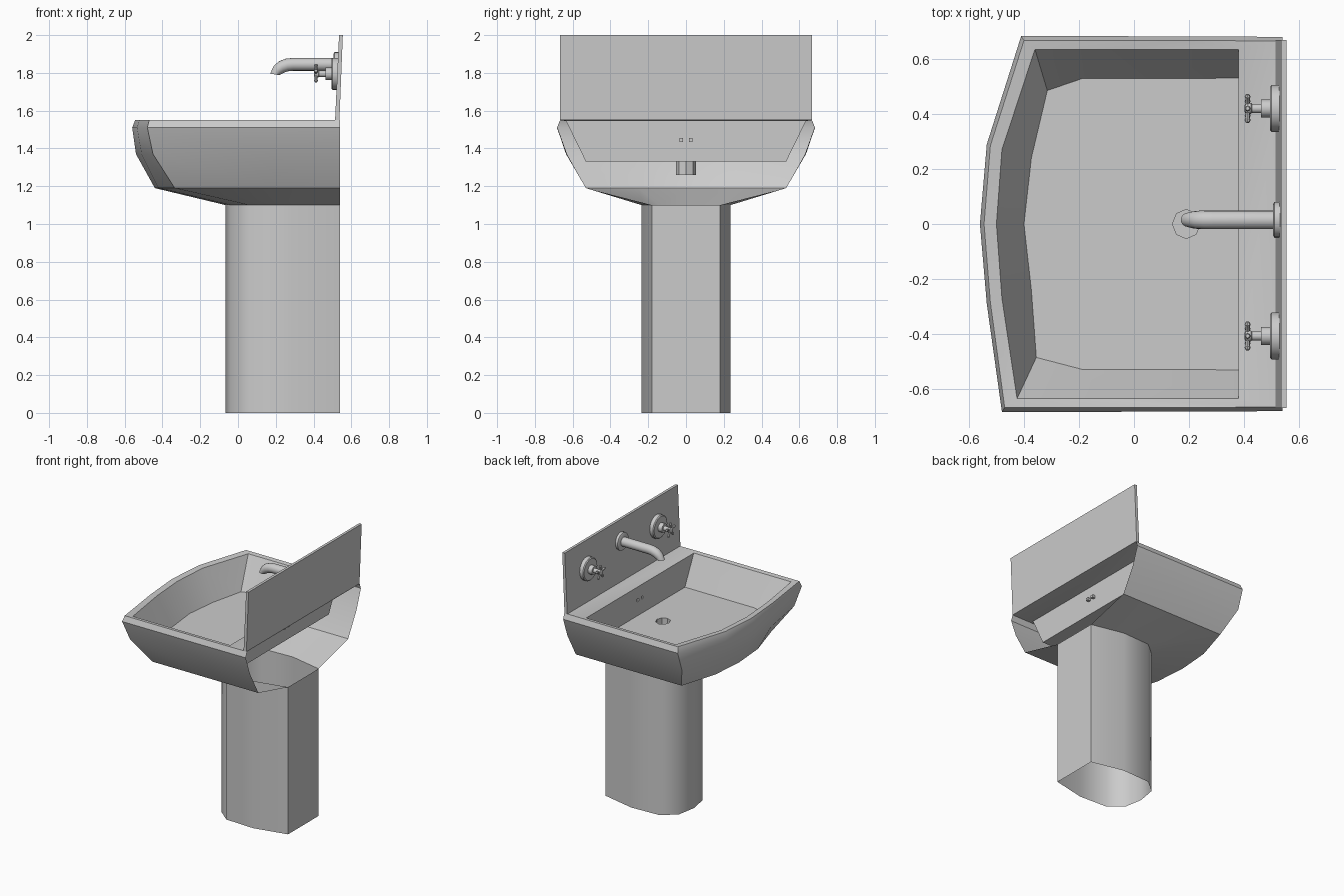
import bpy, bmesh, math
from mathutils import Vector

if "Cube" in bpy.data.objects:
    bpy.data.objects.remove(bpy.data.objects["Cube"])

def finish(name, bm, angle=35):
    bmesh.ops.recalc_face_normals(bm, faces=bm.faces[:])
    me = bpy.data.meshes.new(name)
    bm.to_mesh(me)
    bm.free()
    ob = bpy.data.objects.new(name, me)
    bpy.context.collection.objects.link(ob)
    bpy.ops.object.select_all(action='DESELECT')
    ob.select_set(True)
    bpy.context.view_layer.objects.active = ob
    bpy.ops.object.shade_smooth_by_angle(angle=math.radians(angle))
    return ob

def ring(bm, pts):
    return [bm.verts.new(p) for p in pts]

def bridge(bm, a, b, closed=False):
    n = len(a)
    for i in range(n if closed else n - 1):
        j = (i + 1) % n
        bm.faces.new((a[i], a[j], b[j], b[i]))

def fill(bm, loops):
    edges = []
    for lp in loops:
        for i in range(len(lp)):
            p, q = lp[i - 1], lp[i]
            edges.append(bm.edges.get((p, q)) or bm.edges.new((p, q)))
    bmesh.ops.triangle_fill(bm, edges=edges, use_beauty=True)

def outline(half, z, skew=0):
    """Half outline (back to front centre, -y side) mirrored to +y;
    skew shifts the +y front corner back."""
    pts = [(x, y, z) for x, y in half]
    far = [[x, -y, z] for x, y in half[:-1]]
    far[2][0] += skew
    return pts + [tuple(p) for p in reversed(far)]

def lathe(bm, profile, y, z, seg=20):
    """Turned part along x: profile of (x, radius)."""
    prev = None
    for x, r in profile:
        cur = ring(bm, [(x, y + r * math.cos(2 * math.pi * i / seg),
                         z + r * math.sin(2 * math.pi * i / seg)) for i in range(seg)])
        if prev:
            bridge(bm, prev, cur, True)
        else:
            bm.faces.new(cur)
        prev = cur
    bm.faces.new(prev)

PED = [(.54, -.18), (.29, -.235), (.06, -.225), (-.04, -.14), (-.065, 0)]

# pedestal: D-shaped open tube
bm = bmesh.new()
bridge(bm, ring(bm, outline(PED, 0)), ring(bm, outline(PED, 1.10)), True)
finish("pedestal", bm, 50)

# basin: outer shell open at the back, rim, bowl
bm = bmesh.new()
shell = [
    outline(PED, 1.10),
    outline([(.54, -.53), (.2, -.53), (-.335, -.53), (-.42, -.25), (-.44, 0)], 1.19),
    outline([(.54, -.63), (.2, -.635), (-.45, -.635), (-.51, -.28), (-.54, 0)], 1.37, .04),
    outline([(.54, -.68), (.2, -.682), (-.48, -.683), (-.535, -.29), (-.56, 0)], 1.51, .07),
    outline([(.54, -.665), (.2, -.667), (-.47, -.667), (-.522, -.285), (-.545, 0)], 1.55, .07)]
rows = [ring(bm, p) for p in shell]
for a, b in zip(rows, rows[1:]):
    bridge(bm, a, b)
mouth = ring(bm, outline([(.38, -.635), (-.1, -.635), (-.425, -.635), (-.48, -.27), (-.5, 0)], 1.545, .065))
floor = ring(bm, outline([(.38, -.53), (-.19, -.528), (-.355, -.485), (-.373, -.24), (-.4, 0)], 1.33, .04))
bridge(bm, rows[-1], mouth, True)
bridge(bm, mouth, floor)
# drain well
d = [(.19 + .05 * math.cos(math.pi * i / 4), .053 * math.sin(math.pi * i / 4)) for i in range(8)]
top = ring(bm, [(x, y, 1.33) for x, y in d])
low = ring(bm, [(x, y, 1.26) for x, y in d])
bridge(bm, top, low, True)
bm.faces.new(low)
fill(bm, [floor, top])
# overflow holes with short stubs behind the bowl
holes = []
for y in (-.025, .025):
    sq = [(y - .01, 1.435), (y + .01, 1.435), (y + .01, 1.455), (y - .01, 1.455)]
    a = ring(bm, [(.38, p, q) for p, q in sq])
    b = ring(bm, [(.405, p, q) for p, q in sq])
    bridge(bm, a, b, True)
    bm.faces.new(b)
    holes.append(a)
fill(bm, [[mouth[0], mouth[-1], floor[-1], floor[0]]] + holes)
finish("basin", bm)

# splashback: thin slab leaning slightly back
bm = bmesh.new()
prof = [(.514, 1.55), (.537, 1.55), (.555, 2.0), (.535, 2.0)]
a = ring(bm, [(x, -.668, z) for x, z in prof])
b = ring(bm, [(x, .668, z) for x, z in prof])
bridge(bm, a, b, True)
bm.faces.new(a)
bm.faces.new(b)
finish("splashback", bm)

# spout: wall flange and bent tube
bm = bmesh.new()
lathe(bm, [(.505, .055), (.51, .065), (.532, .065)], .015, 1.845)
path = [(.51, 1.845, .034), (.29, 1.845, .034), (.26, 1.842, .034), (.232, 1.832, .033),
        (.21, 1.815, .03), (.195, 1.792, .025)]
prev = None
for i, (x, z, r) in enumerate(path):
    p, q = path[max(i - 1, 0)], path[min(i + 1, len(path) - 1)]
    t = Vector((q[0] - p[0], 0, q[1] - p[1])).normalized()
    if i == len(path) - 1:
        t = Vector((-.15, 0, -1)).normalized()
    n = t.cross(Vector((0, 1, 0)))
    cur = ring(bm, [Vector((x, .015, z)) + r * (math.cos(k * math.pi / 8) * n +
               math.sin(k * math.pi / 8) * Vector((0, 1, 0))) for k in range(16)])
    if prev:
        bridge(bm, prev, cur, True)
    prev = cur
bm.faces.new(prev)
finish("spout", bm, 40)

# taps: flange, stem and five-armed handle
for side, y in (("left", .42), ("right", -.407)):
    bm = bmesh.new()
    z = 1.795
    lathe(bm, [(.494, .078), (.5, .085), (.532, .085)], y, z, 24)
    lathe(bm, [(.462, .033), (.498, .033)], y, z, 16)
    lathe(bm, [(.402, .012), (.406, .02), (.425, .02), (.428, .017), (.465, .017)], y, z, 12)
    for k in range(5):
        ang = math.pi / 2 + k * 2 * math.pi / 5
        u = Vector((0, math.cos(ang), math.sin(ang)))
        v = Vector((0, -u.z, u.y))
        prev = None
        for dist, r in ((.01, .007), (.038, .008), (.044, .011), (.053, .007)):
            cur = ring(bm, [Vector((.413, y, z)) + dist * u + r * (
                math.cos(m * math.pi / 4) * v + math.sin(m * math.pi / 4) * Vector((1, 0, 0)))
                for m in range(8)])
            if prev:
                bridge(bm, prev, cur, True)
            prev = cur
        bm.faces.new(prev)
    finish(side + "_tap", bm)
